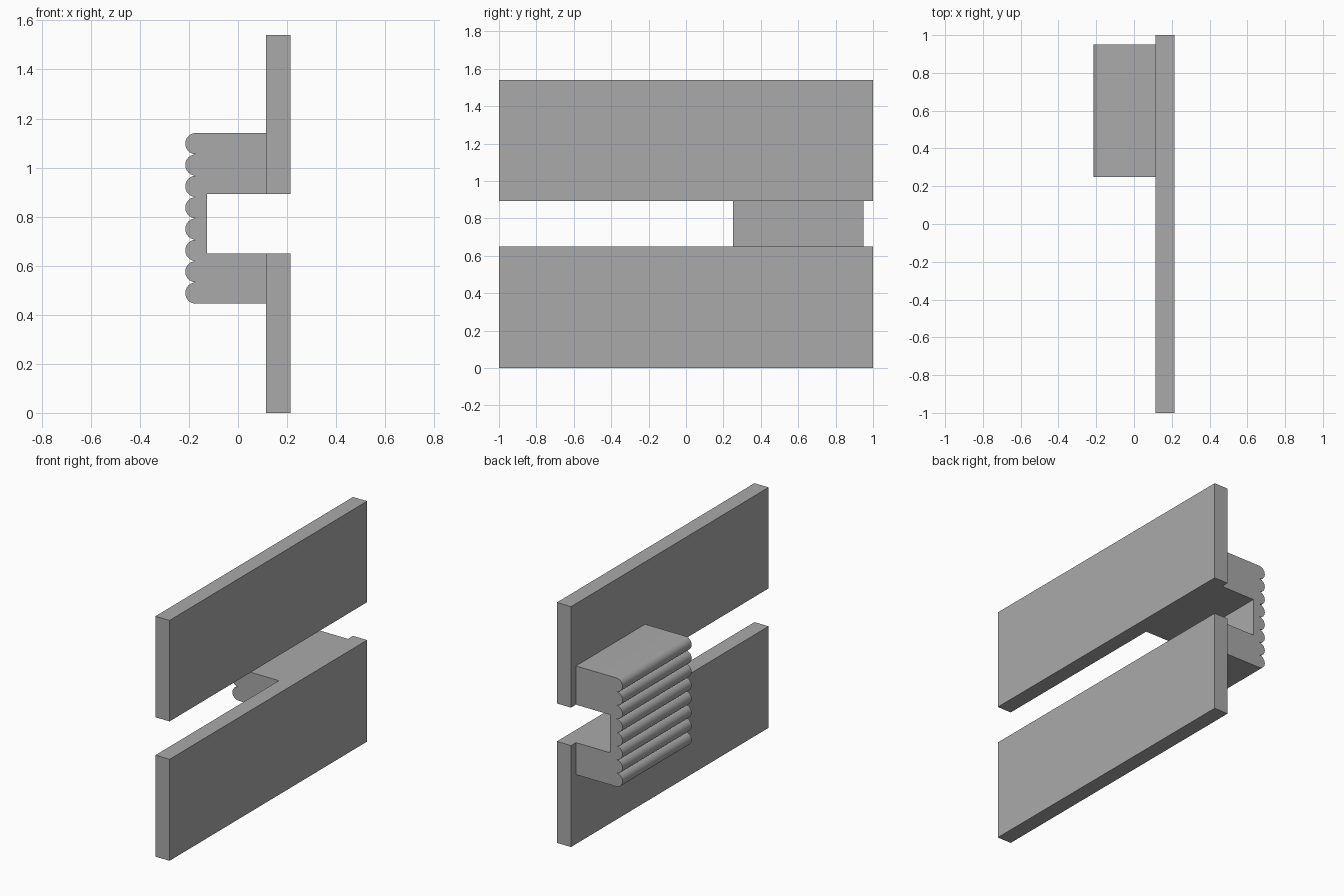
import bpy
import bmesh
import math

cube = bpy.data.objects.get("Cube")
if cube:
    bpy.data.objects.remove(cube, do_unlink=True)

grey = bpy.data.materials.new("plain_grey")
grey.use_nodes = True
colour = (0.4, 0.4, 0.4, 1)
grey.diffuse_color = colour
grey.node_tree.nodes["Principled BSDF"].inputs["Base Color"].default_value = colour


def extrude_profile(name, profile, y0, y1):
    """Extrude an x-z outline along y into a solid."""
    mesh = bpy.data.meshes.new(name)
    bm = bmesh.new()
    face = bm.faces.new([bm.verts.new((x, y0, z)) for x, z in profile])
    moved = bmesh.ops.extrude_face_region(bm, geom=[face])["geom"]
    verts = [v for v in moved if isinstance(v, bmesh.types.BMVert)]
    bmesh.ops.translate(bm, verts=verts, vec=(0, y1 - y0, 0))
    bmesh.ops.recalc_face_normals(bm, faces=bm.faces)
    bm.to_mesh(mesh)
    bm.free()
    mesh.materials.append(grey)
    obj = bpy.data.objects.new(name, mesh)
    bpy.context.collection.objects.link(obj)
    return obj


PLATE_IN, PLATE_OUT = 0.115, 0.215
GAP_LOW, GAP_HIGH, TOP = 0.65, 0.893, 1.54

# Two long flat plates with a slot between them
for name, low, high in (("lower_plate", 0, GAP_LOW), ("upper_plate", GAP_HIGH, TOP)):
    extrude_profile(name, [(PLATE_IN, low), (PLATE_OUT, low),
                           (PLATE_OUT, high), (PLATE_IN, high)], -1, 1)

# C-shaped grip: inner channel, then a stack of half-round ridges
GRIP_LOW, GRIP_HIGH, CHANNEL = 0.445, 1.141, -0.127
RIDGES, STEPS = 8, 12
radius = (GRIP_HIGH - GRIP_LOW) / RIDGES / 2
ridge_x = -PLATE_OUT + radius

profile = [(PLATE_IN, GRIP_HIGH), (PLATE_IN, GAP_HIGH), (CHANNEL, GAP_HIGH),
           (CHANNEL, GAP_LOW), (PLATE_IN, GAP_LOW), (PLATE_IN, GRIP_LOW)]
for i in range(RIDGES):
    centre = GRIP_LOW + radius * (2 * i + 1)
    for k in range(0 if i == 0 else 1, STEPS + 1):
        a = math.pi * k / STEPS
        profile.append((ridge_x - radius * math.sin(a), centre - radius * math.cos(a)))

grip = extrude_profile("ridged_grip", profile, 0.25, 0.95)
bpy.ops.object.select_all(action="DESELECT")
grip.select_set(True)
bpy.context.view_layer.objects.active = grip
bpy.ops.object.shade_smooth_by_angle(angle=math.radians(35))
